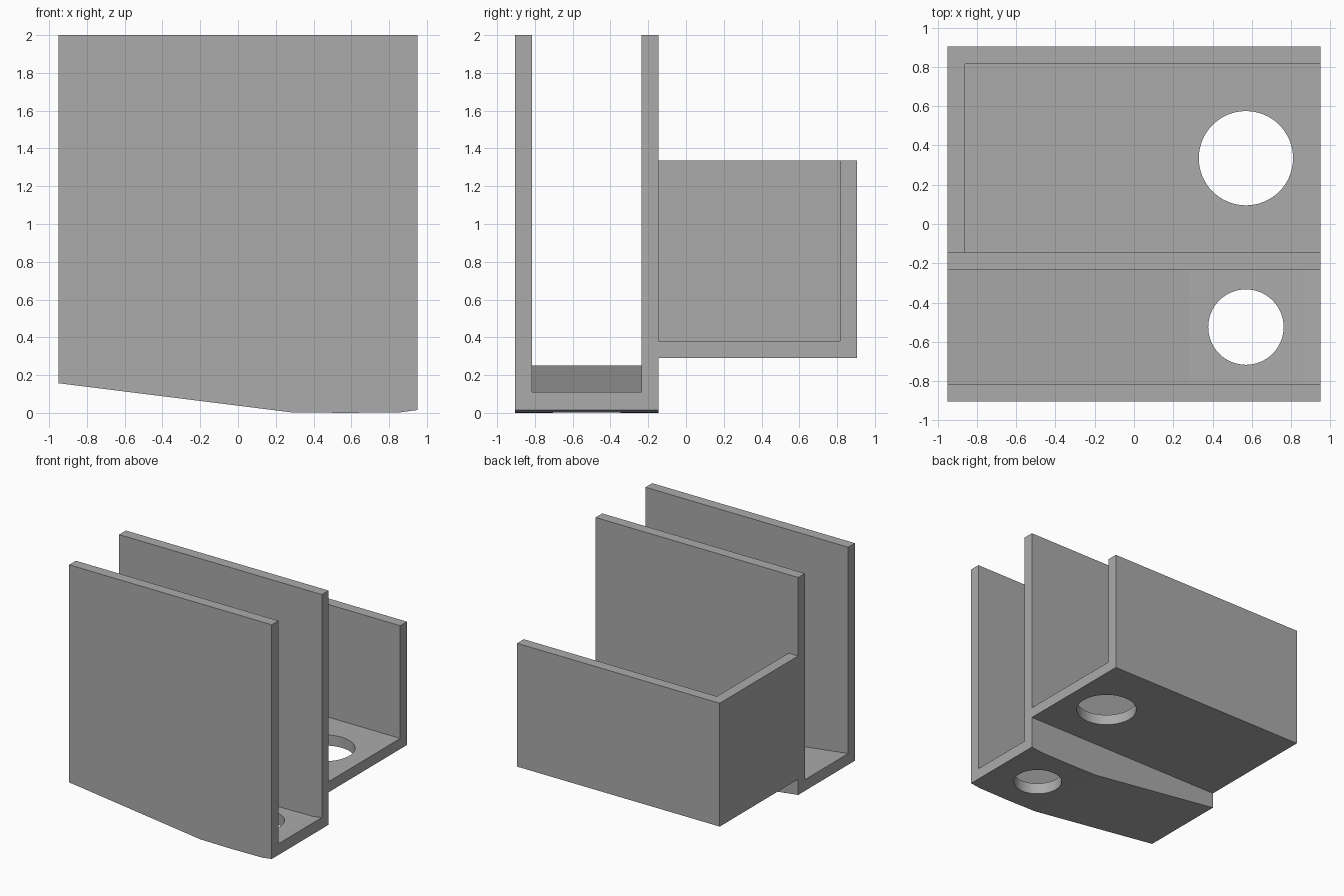
import bpy

if "Cube" in bpy.data.objects:
    bpy.data.objects.remove(bpy.data.objects["Cube"], do_unlink=True)

HALF_X = 0.95
BACK = 0.905
WALL = 0.09
JOIN_Y = -0.145

grey = bpy.data.materials.new("plain grey")
grey.use_nodes = True
colour = (0.41, 0.41, 0.41, 1)
grey.diffuse_color = colour
grey.node_tree.nodes["Principled BSDF"].inputs["Base Color"].default_value = colour


def prism(name, outline, y0, y1):
    """Extrude an (x, z) outline from y0 to y1."""
    n = len(outline)
    verts = [(x, y, z) for y in (y0, y1) for x, z in outline]
    faces = [tuple(range(n)), tuple(range(2 * n - 1, n - 1, -1))]
    faces += [(i, i + n, (i + 1) % n + n, (i + 1) % n) for i in range(n)]
    mesh = bpy.data.meshes.new(name)
    mesh.from_pydata(verts, [], faces)
    mesh.materials.append(grey)
    obj = bpy.data.objects.new(name, mesh)
    bpy.context.collection.objects.link(obj)
    return obj


def box(name, x0, x1, y0, y1, z0, z1):
    return prism(name, [(x0, z0), (x1, z0), (x1, z1), (x0, z1)], y0, y1)


def drill(name, x, y, radius):
    bpy.ops.mesh.primitive_cylinder_add(vertices=64, radius=radius, depth=0.8,
                                        location=(x, y, 0.3))
    obj = bpy.context.object
    obj.name = name
    obj.data.materials.append(grey)
    return obj


def carve(target, cutters):
    """Subtract the cutters, then remove them."""
    bpy.ops.object.select_all(action="DESELECT")
    bpy.context.view_layer.objects.active = target
    target.select_set(True)
    for cutter in cutters:
        cutter.hide_render = True
        mod = target.modifiers.new("cut", "BOOLEAN")
        mod.operation = "DIFFERENCE"
        mod.solver = "EXACT"
        mod.object = cutter
        bpy.ops.object.modifier_apply(modifier=mod.name)
        bpy.data.objects.remove(cutter, do_unlink=True)
    bpy.ops.object.shade_smooth_by_angle(angle=0.1)


# Tall front channel: two walls over a floor that bends along its length
keel = [(-HALF_X, 0.157), (0.28, 0.003), (0.57, 0), (0.86, 0.003), (HALF_X, 0.015)]
channel = prism("front_channel", keel + [(HALF_X, 2), (-HALF_X, 2)], -BACK, JOIN_Y)

# Slot follows the floor, one wall thickness above it, and is open at both ends
floor = [(x, z + 0.095) for x, z in keel]
start, end = (-1.2, floor[0][1] + 0.031), (1.2, floor[-1][1] + 0.033)
slot = prism("slot_cutter", [start] + floor + [end, (1.2, 2.3), (-1.2, 2.3)],
             -BACK + WALL, JOIN_Y - WALL)
carve(channel, [slot, drill("front_hole_cutter", 0.57, -0.525, 0.192)])

# Lower rear tray: floor, back wall and one closed end
tray = box("rear_tray", -HALF_X, HALF_X, JOIN_Y, BACK, 0.29, 1.335)
hollow = box("tray_cutter", -HALF_X + WALL, 1.2, -0.5, BACK - WALL, 0.38, 1.6)
carve(tray, [hollow, drill("rear_hole_cutter", 0.57, 0.335, 0.24)])
